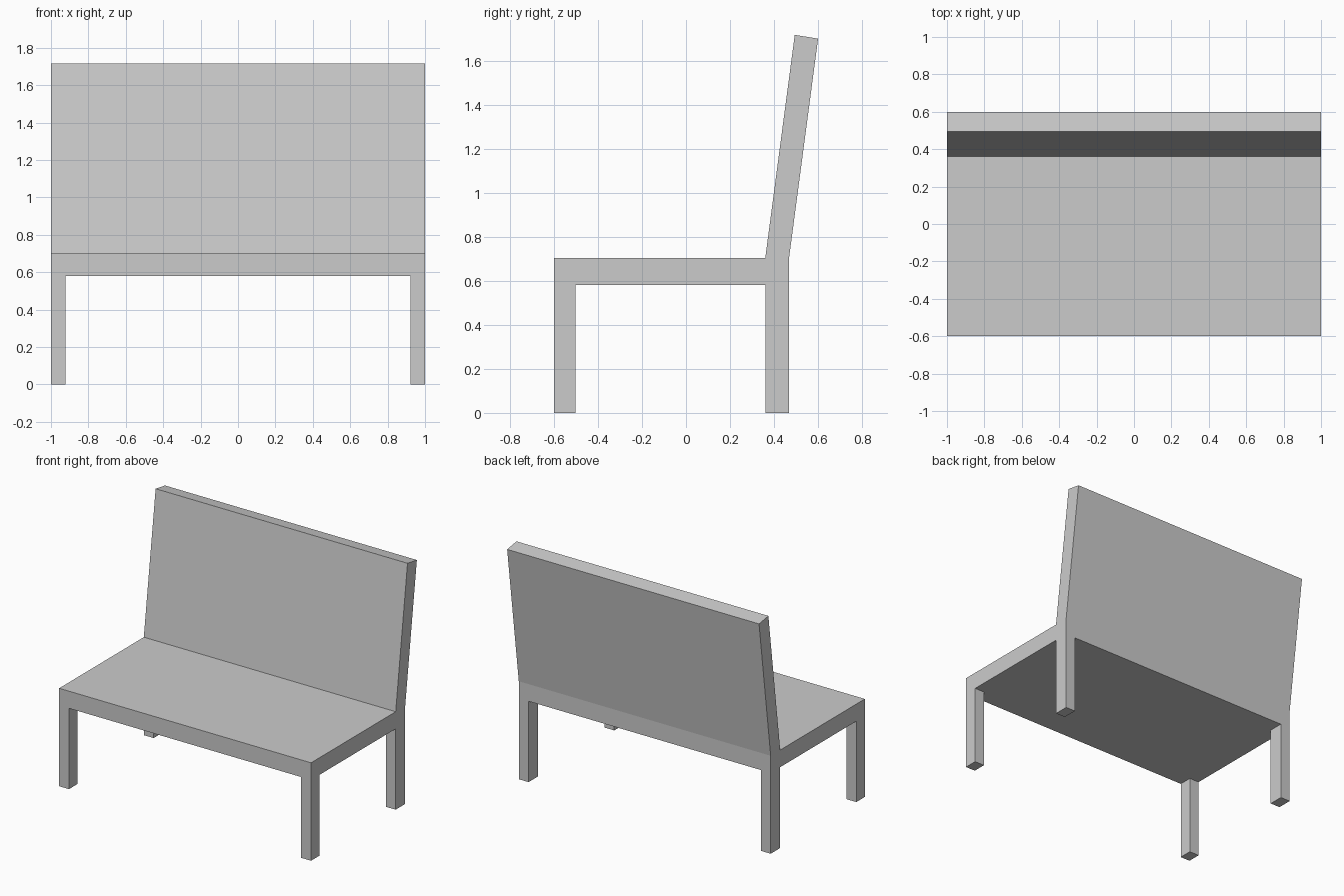
import bpy, bmesh
from mathutils import Vector

if "Cube" in bpy.data.objects:
    bpy.data.objects.remove(bpy.data.objects["Cube"])

HALF_W = 1.0
LEG_X = 0.922                   # inner side of the legs
FRONT_Y, BACK_Y = -0.503, 0.36  # inner faces of front and back legs
UNDER, SEAT = 0.58, 0.703

bm = bmesh.new()

# Side profile of seat and leaning backrest, extruded across the width
profile = [(-0.6, UNDER), (0.468, UNDER), (0.468, SEAT),
           (0.6, 1.70), (0.494, 1.717), (BACK_Y, SEAT), (-0.6, SEAT)]
side = bm.faces.new([bm.verts.new((-HALF_W, y, z)) for y, z in profile])
new = bmesh.ops.extrude_face_region(bm, geom=[side], use_keep_orig=True)["geom"]
bmesh.ops.translate(bm, vec=(2 * HALF_W, 0, 0),
                    verts=[v for v in new if isinstance(v, bmesh.types.BMVert)])
bmesh.ops.recalc_face_normals(bm, faces=bm.faces)

# Mark out the leg footprints on the seat's underside
for co, no in [((-LEG_X, 0, 0), (1, 0, 0)), ((LEG_X, 0, 0), (1, 0, 0)),
               ((0, FRONT_Y, 0), (0, 1, 0)), ((0, BACK_Y, 0), (0, 1, 0))]:
    bmesh.ops.bisect_plane(bm, geom=bm.verts[:] + bm.edges[:] + bm.faces[:],
                           dist=1e-5, plane_co=co, plane_no=no)

# Legs: pull the four corner faces down to the floor
def is_footprint(face):
    c = face.calc_center_median()
    return (face.normal.z < -0.9 and c.z < UNDER + 0.01
            and abs(c.x) > LEG_X and not FRONT_Y < c.y < BACK_Y)

bm.normal_update()
feet = [f for f in bm.faces if is_footprint(f)]
feet = bmesh.ops.extrude_discrete_faces(bm, faces=feet)["faces"]
for v in {v for f in feet for v in f.verts}:
    v.co.z = 0

# Merge flush faces so the bench is one clean shell
bmesh.ops.remove_doubles(bm, verts=bm.verts, dist=1e-4)
bmesh.ops.dissolve_limit(bm, angle_limit=0.01, verts=bm.verts, edges=bm.edges)
bmesh.ops.recalc_face_normals(bm, faces=bm.faces)

mesh = bpy.data.meshes.new("bench")
bm.to_mesh(mesh)
bm.free()
bpy.context.collection.objects.link(bpy.data.objects.new("bench", mesh))
